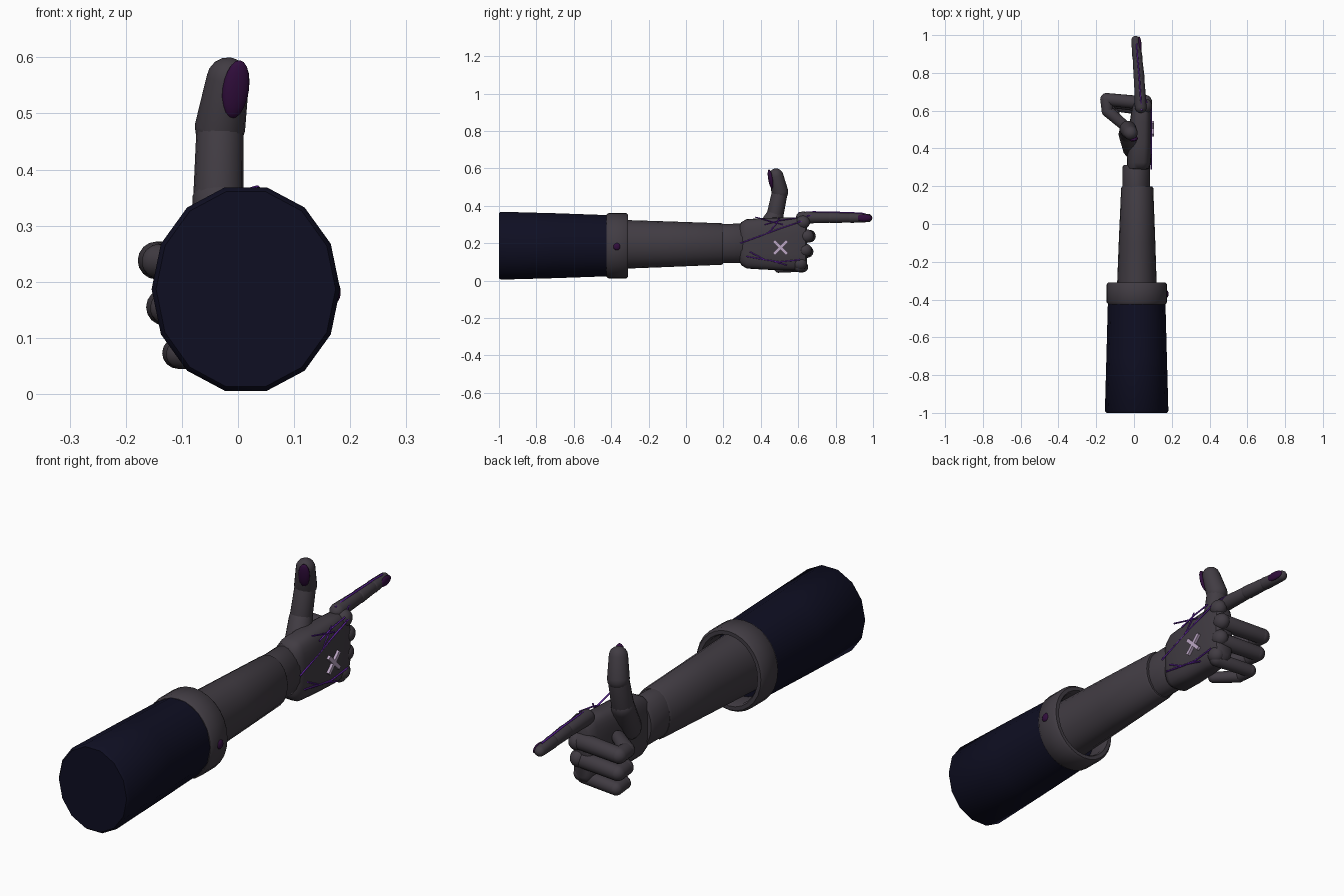
import bpy, bmesh, math
from mathutils import Vector

if "Cube" in bpy.data.objects:
    bpy.data.objects.remove(bpy.data.objects["Cube"])


def material(name, rgb):
    m = bpy.data.materials.new(name)
    m.diffuse_color = (*rgb, 1)
    m.use_nodes = True
    m.node_tree.nodes["Principled BSDF"].inputs["Base Color"].default_value = m.diffuse_color
    return m


GREY = material("charcoal glove", (0.053, 0.045, 0.056))
NAVY = material("navy cloth", (0.0045, 0.0045, 0.016))
PLUM = material("dark plum", (0.030, 0.004, 0.045))
VIOLET = material("violet", (0.12, 0.018, 0.36))
LILAC = material("pale lilac", (0.50, 0.38, 0.55))


def finish(bm, name, mat, angle=40):
    bmesh.ops.recalc_face_normals(bm, faces=bm.faces)
    me = bpy.data.meshes.new(name)
    bm.to_mesh(me)
    bm.free()
    me.materials.append(mat)
    ob = bpy.data.objects.new(name, me)
    bpy.context.collection.objects.link(ob)
    bpy.ops.object.select_all(action='DESELECT')
    ob.select_set(True)
    bpy.context.view_layer.objects.active = ob
    bpy.ops.object.shade_smooth_by_angle(angle=math.radians(angle))
    return ob


def skin(bm, rings, caps=True, closed=False):
    """Bridge equal-sized rings of points."""
    vs = [[bm.verts.new(p) for p in r] for r in rings]
    n = len(vs[0])
    pairs = list(zip(vs, vs[1:])) + ([(vs[-1], vs[0])] if closed else [])
    for a, b in pairs:
        for i in range(n):
            j = (i + 1) % n
            bm.faces.new((a[i], a[j], b[j], b[i]))
    if caps and not closed:
        bm.faces.new(vs[0])
        bm.faces.new(vs[-1])


def loft(name, sections, mat, sides=14, power=1.0, closed=False):
    """Sections along y: (y, x centre, z centre, x radius, z radius)."""
    def sp(v):
        return math.copysign(abs(v) ** power, v)
    rings = []
    for y, cx, cz, rx, rz in sections:
        ts = [2 * math.pi * i / sides for i in range(sides)]
        rings.append([(cx + rx * sp(math.cos(t)), y, cz + rz * sp(math.sin(t))) for t in ts])
    bm = bmesh.new()
    skin(bm, rings, closed=closed)
    return finish(bm, name, mat)


def phalanx(name, a, b, ra, rb, mat=GREY, sides=16):
    """Tapered tube with rounded ends, from a to b."""
    a, b = Vector(a), Vector(b)
    d = (b - a).normalized()
    u = d.orthogonal().normalized()
    v = d.cross(u)
    prof = []
    for k in range(5):
        t = math.radians(8 + 82 * k / 4)
        prof.append((a - d * ra * math.cos(t), ra * math.sin(t)))
    for k in range(5):
        t = math.radians(8 + 82 * (4 - k) / 4)
        prof.append((b + d * rb * math.cos(t), rb * math.sin(t)))
    angs = [2 * math.pi * i / sides for i in range(sides)]
    bm = bmesh.new()
    skin(bm, [[c + r * (u * math.cos(t) + v * math.sin(t)) for t in angs] for c, r in prof])
    return finish(bm, name, mat)


def ball(name, loc, size, mat, rot=(0, 0, 0)):
    bm = bmesh.new()
    bmesh.ops.create_uvsphere(bm, u_segments=16, v_segments=10, radius=1)
    bmesh.ops.scale(bm, vec=size, verts=bm.verts)
    ob = finish(bm, name, mat, 60)
    ob.location, ob.rotation_euler = loc, rot
    return ob


def strand(name, pts, r=0.004):
    cu = bpy.data.curves.new(name, 'CURVE')
    cu.dimensions = '3D'
    cu.bevel_depth, cu.bevel_resolution, cu.use_fill_caps = r, 1, True
    s = cu.splines.new('POLY')
    s.points.add(len(pts) - 1)
    for p, q in zip(s.points, pts):
        p.co = (*q, 1)
    cu.materials.append(VIOLET)
    bpy.context.collection.objects.link(bpy.data.objects.new(name, cu))


# Sleeve, cuff, forearm and wrist
loft("sleeve", [(-1.0, .014, .187, .160, .178), (-.99, .014, .187, .168, .186),
                (-.70, .014, .187, .160, .178), (-.40, .014, .187, .152, .167)], NAVY)
loft("cuff", [(-.425, .015, .187, .135, .150), (-.425, .015, .187, .152, .167),
              (-.412, .015, .187, .161, .176), (-.322, .015, .187, .161, .176),
              (-.310, .015, .187, .152, .167), (-.310, .015, .187, .136, .151),
              (-.322, .015, .187, .130, .145), (-.400, .015, .187, .128, .143)],
     GREY, 28, closed=True)
loft("forearm", [(-.41, .015, .194, .108, .133), (-.10, .016, .195, .097, .122),
                 (.19, .017, .196, .085, .111), (.198, .017, .196, .080, .106)], GREY, 20)
loft("wrist", [(.18, .012, .198, .074, .104), (.30, .012, .200, .074, .106),
               (.312, .012, .200, .066, .098)], GREY, 20)
ball("cuff_button", (.174, -.37, .182), (.009, .019, .019), PLUM)

# Palm block, back of the hand facing +x
loft("palm", [(.285, .020, .198, .045, .090), (.295, .022, .198, .058, .115),
              (.325, .026, .197, .064, .132), (.42, .030, .197, .064, .138),
              (.54, .036, .197, .058, .142), (.61, .040, .197, .052, .142),
              (.638, .042, .197, .044, .130), (.648, .042, .197, .030, .110)],
     GREY, 28, power=.62)

# Knuckles
for i, (y, z) in enumerate([(.625, .312), (.645, .238), (.635, .163), (.610, .092)]):
    ball(f"knuckle_{i + 1}", (.062, y, z), (.034, .038, .036), GREY)

# Curled fingers folding toward -x
for label, z, dx, dy, r in [("middle", .240, 0, 0, .036), ("ring", .157, .014, -.012, .035),
                            ("little", .075, .038, -.035, .030)]:
    pts = [(.055, .640 + dy, z), (-.145 + dx, .660 + dy, z - .002),
           (-.140 + dx, .598 + dy, z - .004), (-.040 + dx * .5, .512 + dy * .5, z - .010)]
    for k in range(3):
        ra, rb = r * (1 - .06 * k), r * (.93 - .08 * k)
        phalanx(f"{label}_finger_{k + 1}", pts[k], pts[k + 1], ra, rb)

# Pointing index finger
index = [(.036, .62, .337), (.027, .775, .337), (.018, .882, .336), (.008, .974, .335)]
for k, (ra, rb) in enumerate([(.032, .027), (.029, .025), (.027, .022)]):
    phalanx(f"index_finger_{k + 1}", index[k], index[k + 1], ra, rb)
ball("index_nail", (.030, .952, .336), (.010, .042, .019), PLUM, (0, 0, math.radians(6)))

# Raised thumb
thumb = [(-.005, .40, .225), (-.035, .475, .345), (-.032, .502, .475), (-.018, .482, .562)]
for k, (ra, rb) in enumerate([(.055, .047), (.045, .042), (.045, .038)]):
    phalanx(f"thumb_{k + 1}", thumb[k], thumb[k + 1], ra, rb)
ball("thumb_nail", (-.004, .452, .543), (.024, .012, .053), PLUM,
     (math.radians(11), math.radians(6), math.radians(12)))

# Crossed bars on the back of the hand
for i, s in enumerate((1, -1)):
    bm = bmesh.new()
    bmesh.ops.create_cube(bm, size=1)
    bmesh.ops.scale(bm, vec=(.016, .100, .016), verts=bm.verts)
    bar = finish(bm, f"cross_bar_{i + 1}", LILAC)
    bar.location = (.097, .505, .177)
    bar.rotation_euler = (s * math.radians(45), 0, 0)

# Glowing strands across the hand and along the index finger
X = .091
hand = [[(.29, .200), (.40, .240), (.50, .278), (.62, .318)],
        [(.37, .340), (.45, .318), (.52, .300)],
        [(.42, .300), (.50, .322), (.59, .335)],
        [(.44, .255), (.48, .300), (.50, .335)],
        [(.32, .130), (.42, .112), (.50, .100), (.61, .112)],
        [(.34, .155), (.42, .112)],
        [(.46, .106), (.54, .082)]]
for i, path in enumerate(hand):
    strand(f"hand_strand_{i + 1}", [(X, y, z) for y, z in path], .0035)
strand("index_strand_top", [(.040, .60, .362), (.034, .68, .368), (.027, .79, .366),
                            (.018, .89, .363), (.014, .955, .359)])
strand("index_strand_side", [(X, .60, .315), (.062, .655, .348), (.050, .70, .352),
                             (.042, .80, .350)], .003)
